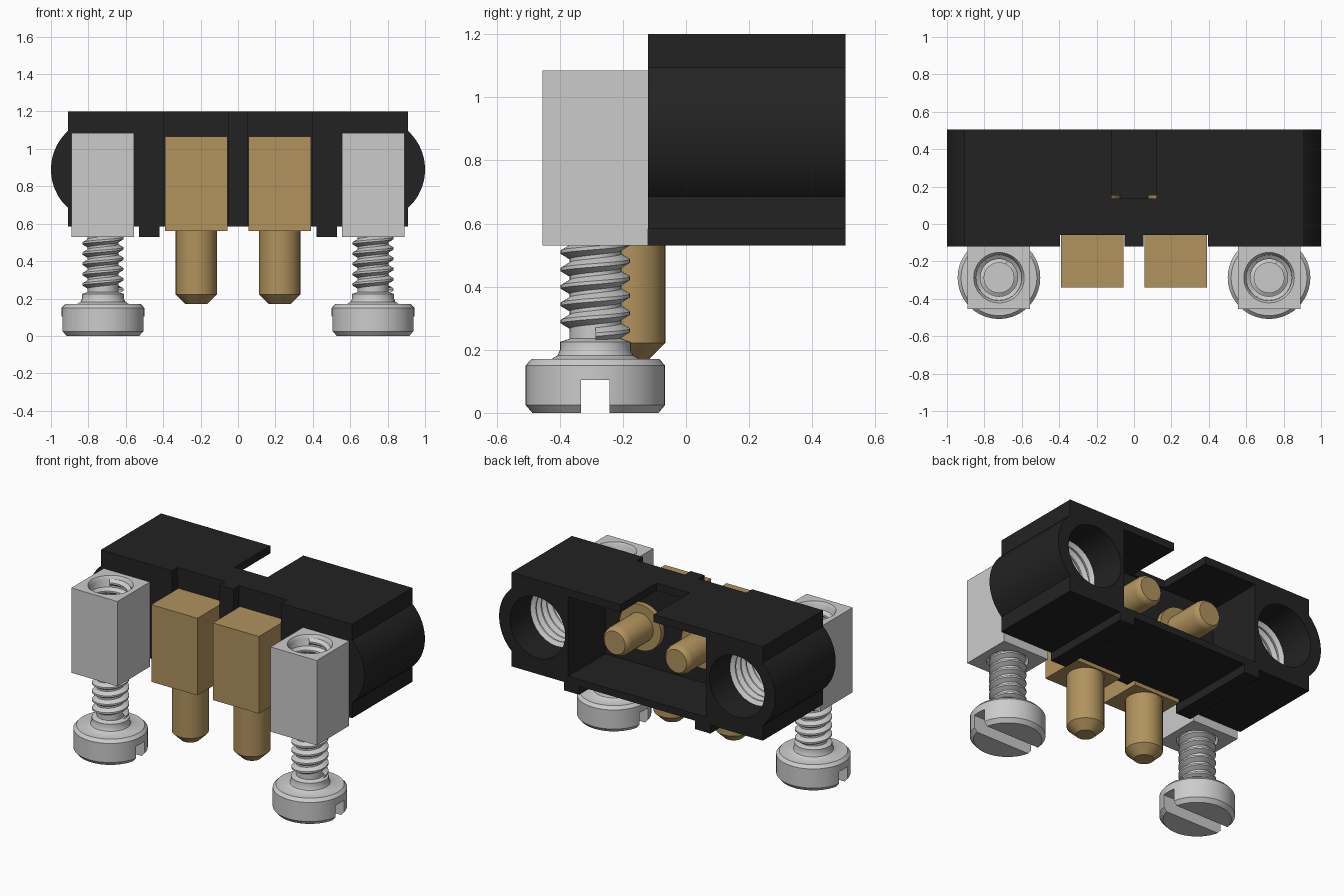
import bpy, bmesh, math
from mathutils import Matrix, Vector

if "Cube" in bpy.data.objects:
    bpy.data.objects.remove(bpy.data.objects["Cube"])


def material(name, col):
    m = bpy.data.materials.new(name)
    m.diffuse_color = (*col, 1)
    m.use_nodes = True
    m.node_tree.nodes["Principled BSDF"].inputs["Base Color"].default_value = m.diffuse_color
    return m


BLACK = material("black plastic", (0.0165, 0.0165, 0.0165))
BRASS = material("brass", (0.44, 0.29, 0.11))
STEEL = material("light steel", (0.6, 0.6, 0.6))
TO_BACK = Matrix.Rotation(-math.pi / 2, 4, 'X')   # turns +z into +y


def finish(bm, name, mat, matrix=None):
    if matrix:
        bmesh.ops.transform(bm, matrix=matrix, verts=bm.verts)
    me = bpy.data.meshes.new(name)
    bm.to_mesh(me)
    bm.free()
    ob = bpy.data.objects.new(name, me)
    bpy.context.collection.objects.link(ob)
    if mat:
        me.materials.append(mat)
    return ob


def activate(ob):
    bpy.ops.object.select_all(action='DESELECT')
    ob.select_set(True)
    bpy.context.view_layer.objects.active = ob


def smooth(ob):
    activate(ob)
    bpy.ops.object.shade_smooth_by_angle(angle=math.radians(35))


def box(name, lo, hi, mat=None):
    bm = bmesh.new()
    bmesh.ops.create_cube(bm, size=1)
    for v in bm.verts:
        v.co = Vector([lo[i] + (v.co[i] + 0.5) * (hi[i] - lo[i]) for i in range(3)])
    return finish(bm, name, mat)


def lathe(name, profile, mat=None, matrix=None, n=40):
    """Solid of revolution about z; profile runs upward as (radius, z)."""
    bm = bmesh.new()
    rings = [[bm.verts.new((r * math.cos(2 * math.pi * i / n),
                            r * math.sin(2 * math.pi * i / n), z)) for i in range(n)]
             for r, z in profile]
    for a, b in zip(rings, rings[1:]):
        for i in range(n):
            j = (i + 1) % n
            bm.faces.new((a[i], a[j], b[j], b[i]))
    bm.faces.new(rings[0][::-1])
    bm.faces.new(rings[-1])
    return finish(bm, name, mat, matrix)


def thread(name, root, crest, z0, z1, pitch, mat, matrix, n=28, inside=False):
    """Helical thread surface from z0 to z1."""
    prof = [(root, 0), (root, 0.2), (crest, 0.5), (crest, 0.7), (root, 1)]
    bm = bmesh.new()
    rows = []
    for i in range(int(((z1 - z0) / pitch - 1) * n) + 1):
        a = 2 * math.pi * i / n
        rows.append([bm.verts.new((r * math.cos(a), r * math.sin(a), z0 + (i / n + t) * pitch))
                     for r, t in prof])
    for p, q in zip(rows, rows[1:]):
        for k in range(len(prof) - 1):
            f = (p[k], q[k], q[k + 1], p[k + 1])
            bm.faces.new(f[::-1] if inside else f)
    bmesh.ops.remove_doubles(bm, verts=bm.verts, dist=1e-5)
    ob = finish(bm, name, mat, matrix)
    smooth(ob)
    return ob


def cut(ob, cutters):
    for c in cutters:
        c.hide_render = True
        activate(ob)
        m = ob.modifiers.new("cut", 'BOOLEAN')
        m.operation, m.solver, m.object = 'DIFFERENCE', 'EXACT', c
        bpy.ops.object.modifier_apply(modifier=m.name)
        bpy.data.objects.remove(c)


CX, CZ, FRONT, BACK = 0.722, 0.89, -0.12, 0.505

# Housing: outline with round flanks and two bottom rails, extruded front to back
half = [(0.42, 0.585), (0.42, 0.53), (0.53, 0.53), (0.53, 0.585), (0.91, 0.585)]
a0 = math.acos((0.91 - CX) / 0.278)
half += [(CX + 0.278 * math.cos(a0 * t / 10), CZ + 0.278 * math.sin(a0 * t / 10))
         for t in range(-10, 11)]
half += [(0.91, 1.2)]
outline = half + [(-x, z) for x, z in reversed(half)]
bm = bmesh.new()
face = bm.faces.new([bm.verts.new((x, FRONT, z)) for x, z in outline])
ext = bmesh.ops.extrude_face_region(bm, geom=[face])
bmesh.ops.translate(bm, vec=(0, BACK - FRONT, 0),
                    verts=[g for g in ext['geom'] if isinstance(g, bmesh.types.BMVert)])
bmesh.ops.recalc_face_normals(bm, faces=bm.faces)
housing = finish(bm, "housing", BLACK)

# Pocket, top notch, contact channels and round bores
cutters = [box("pocket_cut", (-0.5, 0.12, 0.63), (0.5, 0.7, 1.15)),
           box("notch_cut", (-0.12, 0.135, 1.1), (0.12, 0.7, 1.3))]
for s in (-1, 1):
    x0, x1 = sorted((s * 0.05, s * 0.395))
    cutters.append(box("channel_cut", (x0, -0.3, 0.4), (x1, -0.06, 1.3)))
    cutters.append(lathe("bore_cut", [(0.2, -0.1), (0.2, 0.7)], None,
                         Matrix.Translation((s * CX, 0, CZ)) @ TO_BACK))
cut(housing, cutters)
smooth(housing)

for s, side in ((-1, "left"), (1, "right")):
    x, y = s * CX, -0.287
    at = Matrix.Translation((x, y, 0))

    # Clamp block with a threaded vertical hole
    block = box(side + "_clamp_block", (x - 0.167, -0.455, 0.53), (x + 0.167, FRONT, 1.085), STEEL)
    cut(block, [lathe("hole_cut", [(0.122, 0.4), (0.122, 1.065), (0.145, 1.1)], None, at)])
    smooth(block)
    thread(side + "_block_thread", 0.122, 0.1, 0.72, 1.07, 0.055, STEEL, at, inside=True)

    # Slotted screw
    screw = lathe(side + "_screw",
                  [(0.2, 0), (0.221, 0.025), (0.221, 0.15), (0.203, 0.17), (0.14, 0.17),
                   (0.12, 0.182), (0.112, 0.2), (0.112, 0.225), (0.082, 0.235),
                   (0.082, 0.95)], STEEL, at)
    cut(screw, [box("slot_cut", (x - 0.4, y - 0.045, -0.1), (x + 0.4, y + 0.045, 0.105))])
    smooth(screw)
    thread(side + "_screw_thread", 0.082, 0.11, 0.215, 0.94, 0.055, STEEL, at)

    # Threaded insert deep in the housing bore
    bore = Matrix.Translation((x, 0, CZ)) @ TO_BACK
    thread(side + "_insert_thread", 0.198, 0.172, -0.09, 0.32, 0.055, STEEL, bore, inside=True)
    lathe(side + "_insert_base", [(0.199, -0.1), (0.199, -0.085)], STEEL, bore)

    # Brass contact: block, downward solder pin, rearward plug pin with collar
    px = s * 0.223
    box(side + "_contact_block", (px - 0.167, -0.34, 0.56), (px + 0.167, -0.058, 1.065), BRASS)
    smooth(lathe(side + "_solder_pin", [(0.057, 0.17), (0.11, 0.222), (0.11, 0.57)], BRASS,
                 Matrix.Translation((px, -0.175, 0))))
    smooth(lathe(side + "_plug_pin",
                 [(0.15, -0.06), (0.15, 0.155), (0.095, 0.155), (0.095, 0.385),
                  (0.09, 0.405), (0.075, 0.42)], BRASS,
                 Matrix.Translation((px, 0, CZ)) @ TO_BACK))
